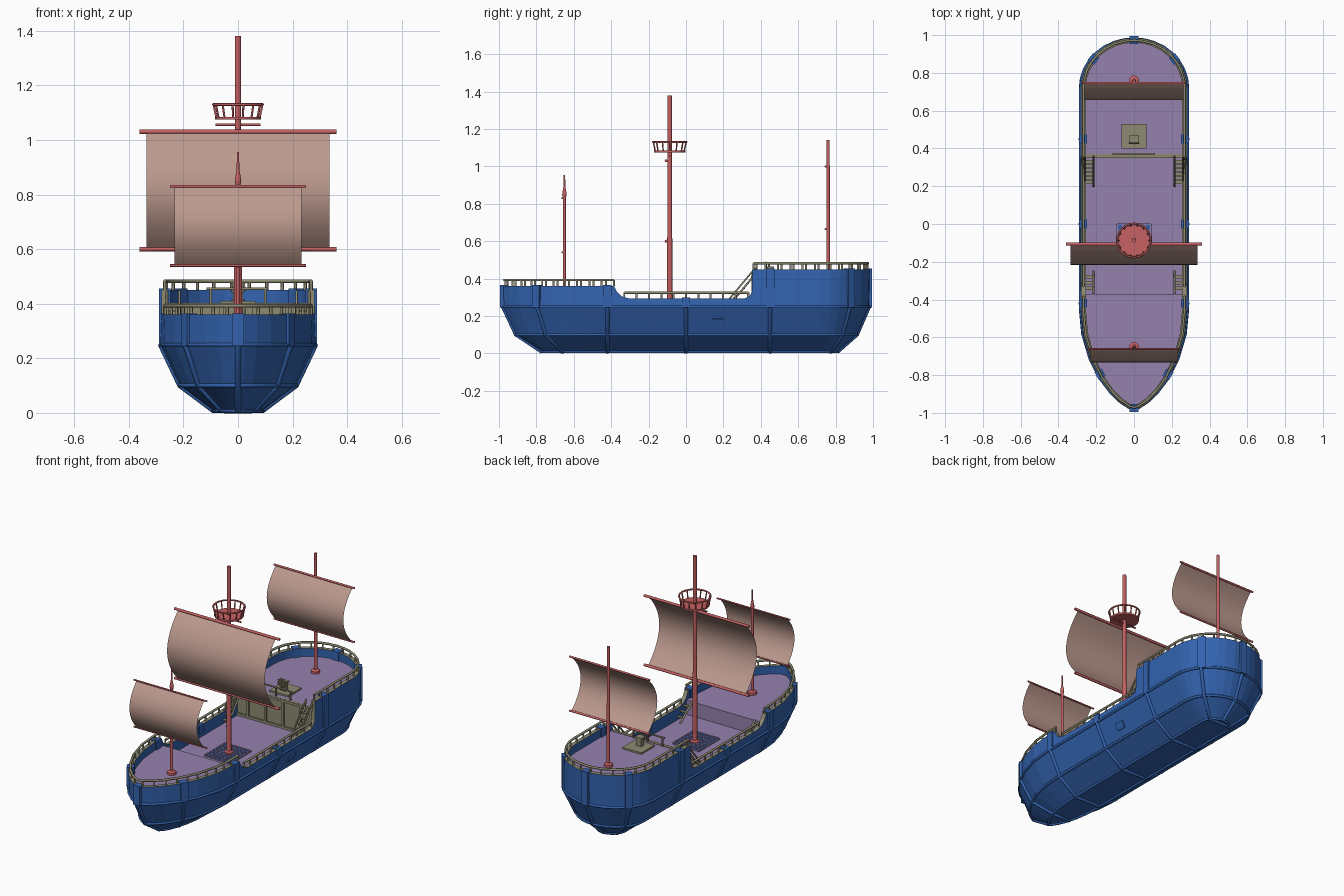
import bpy, bmesh, math
from mathutils import Vector, Matrix

cube = bpy.data.objects.get("Cube")
if cube:
    bpy.data.objects.remove(cube, do_unlink=True)


def material(name, rgb):
    m = bpy.data.materials.new(name)
    m.use_nodes = True
    m.diffuse_color = (*rgb, 1)
    bsdf = next(n for n in m.node_tree.nodes if n.type == 'BSDF_PRINCIPLED')
    bsdf.inputs["Base Color"].default_value = (*rgb, 1)
    return m


BLUE = material("hull blue", (0.033, 0.125, 0.43))
KHAKI = material("trim khaki", (0.27, 0.26, 0.17))
PURPLE = material("deck purple", (0.30, 0.22, 0.42))
RED = material("mast red", (0.57, 0.12, 0.125))
SAIL = material("sail tan", (0.50, 0.32, 0.27))


def finish(name, bm, *mats, smooth=False):
    bmesh.ops.recalc_face_normals(bm, faces=bm.faces)
    mesh = bpy.data.meshes.new(name)
    bm.to_mesh(mesh)
    bm.free()
    for m in mats:
        mesh.materials.append(m)
    ob = bpy.data.objects.new(name, mesh)
    bpy.context.collection.objects.link(ob)
    if smooth:
        mesh.shade_smooth()
    return ob


def boxes(name, items, mat):
    """Each item: centre, size, optional rotation matrix."""
    bm = bmesh.new()
    for centre, size, *rot in items:
        r = rot[0] if rot else Matrix.Identity(4)
        mat4 = Matrix.Translation(centre) @ r @ Matrix.Diagonal((*size, 1))
        bmesh.ops.create_cube(bm, size=1, matrix=mat4)
    return finish(name, bm, mat)


def tubes(name, paths, radius, mat, cyclic=False, res=2):
    cu = bpy.data.curves.new(name, 'CURVE')
    cu.dimensions = '3D'
    cu.bevel_depth, cu.bevel_resolution, cu.use_fill_caps = radius, res, True
    for path in paths:
        sp = cu.splines.new('POLY')
        sp.points.add(len(path) - 1)
        for p, co in zip(sp.points, path):
            p.co = (*co, 1)
        sp.use_cyclic_u = cyclic
    cu.materials.append(mat)
    ob = bpy.data.objects.new(name, cu)
    bpy.context.collection.objects.link(ob)
    bpy.ops.object.select_all(action='DESELECT')
    ob.select_set(True)
    bpy.context.view_layer.objects.active = ob
    bpy.ops.object.convert(target='MESH')
    return ob


def lathe(name, profile, y, mat, sides=12):
    """Turned part about a vertical axis; profile is (radius, z)."""
    bm = bmesh.new()
    vs = [bm.verts.new((r, y, z)) for r, z in profile]
    es = [bm.edges.new(p) for p in zip(vs, vs[1:])]
    bmesh.ops.spin(bm, geom=vs + es, cent=(0, y, 0), axis=(0, 0, 1),
                   angle=math.tau, steps=sides)
    bmesh.ops.remove_doubles(bm, verts=bm.verts, dist=1e-5)
    return finish(name, bm, mat)


# Hull plan: a station is its y at rail height
BOW, STERN, END = -0.45, 0.72, 0.985
FORE_Y, AFT_Y = -0.37, 0.36
MAIN_Z, FORE_Z, AFT_Z = 0.22, 0.31, 0.40
# half width, bow end, stern end
KEEL, BILGE, WAIST = (0.09, -0.77, 0.81), (0.213, -0.91, 0.915), (0.284, -0.98, 0.98)
TOP, INNER, DECK, RAIL = (0.28, -END, END), (0.255, -0.96, 0.96), (0.262, -0.967, 0.967), (0.268, -0.972, 0.972)


def place(s, level, z=0.0, side=1):
    w, yb, ys = level
    if s < BOW:
        t = min(1, (BOW - s) / (END + BOW))
        return Vector((side * w * (1 - t * t) ** 0.7, BOW + t * (yb - BOW), z))
    if s > STERN:
        t = min(1, (s - STERN) / (END - STERN))
        return Vector((side * w * math.sqrt(1 - t * t), STERN + t * (ys - STERN), z))
    return Vector((side * w, s, z))


def rim(y):
    keys = [(-0.385, 0.36), (-0.37, 0.33), (-0.345, 0.305), (-0.3, 0.293),
            (0.31, 0.293), (0.34, 0.305), (0.352, 0.33), (0.355, 0.45)]
    if y <= keys[0][0]:
        return keys[0][1]
    for (a, za), (b, zb) in zip(keys, keys[1:]):
        if y <= b:
            return za + (zb - za) * (y - a) / (b - a)
    return keys[-1][1]


bow = [BOW - t * (END + BOW) for t in (1, 0.985, 0.93, 0.84, 0.7, 0.5, 0.25, 0)]
waist = [-0.385, -0.37, -0.345, -0.3, 0, 0.31, 0.34, 0.352, 0.355, 0.45]
stern = [STERN + (END - STERN) * math.sin(i * math.pi / 16) for i in range(9)]
STATIONS = bow + waist + stern


def loop(level, zfun, stations=STATIONS):
    """Closed outline, or an open one round one end, in order."""
    right = [place(s, level, zfun(s), 1) for s in stations]
    left = [place(s, level, zfun(s), -1) for s in reversed(stations)]
    pts = right + left
    return [p for i, p in enumerate(pts) if (p - pts[i - 1]).length > 1e-4]


# Hull shell with gunwale and inner bulwark
rings = [loop(KEEL, lambda s: 0.008), loop(BILGE, lambda s: 0.1), loop(WAIST, lambda s: 0.25),
         loop(TOP, rim), loop(INNER, rim), loop(INNER, lambda s: 0.21)]
bm = bmesh.new()
rows = [[bm.verts.new(p) for p in ring] for ring in rings]
for k, (lo, hi) in enumerate(zip(rows, rows[1:])):
    for i in range(len(lo)):
        f = bm.faces.new((lo[i - 1], lo[i], hi[i], hi[i - 1]))
        f.material_index = int(k == 3)
bm.faces.new(rows[0])
finish("hull", bm, BLUE, KHAKI)

# Wales and ribs
tubes("hull_wales", rings[1:3], 0.008, BLUE, True, 1)
tubes("keel_frame", rings[:1], 0.008, BLUE, True, 1)
rib_paths, rib_boxes = [], []
for s in (-END, -0.8, -0.42, 0, 0.45, 0.88, END):
    for side in (1, -1):
        path = [place(s, lv, z, side) for lv, z in ((KEEL, 0.008), (BILGE, 0.1), (WAIST, 0.25))]
        rib_paths.append([Vector((0, path[0].y, 0.008))] + path)
        if abs(s) == END:
            angle = math.copysign(math.pi / 2, s)
        else:
            d = place(s + 0.01, TOP, 0, side) - place(s - 0.01, TOP, 0, side)
            angle = math.atan2(-d.x * side, d.y * side)
        rot = Matrix.Rotation(angle, 4, 'Z')
        top = rim(s) + 0.005
        c = place(s, TOP, (0.245 + top) / 2, side) - rot @ Vector((0.011, 0, 0))
        rib_boxes.append((c, (0.042, 0.045, top - 0.245), rot))
tubes("lower_ribs", rib_paths, 0.011, BLUE, False, 1)
boxes("upper_ribs", rib_boxes, BLUE)
tilt = Matrix.Rotation(-math.atan2(0.15, 0.071) + math.pi / 2, 4, 'Y')
boxes("side_port", [((0.247, 0.17, 0.165), (0.008, 0.06, 0.045), tilt)], BLUE)

# Decks
for name, y0, y1, z in (("fore_deck", -END, FORE_Y, FORE_Z), ("main_deck", FORE_Y, AFT_Y, MAIN_Z),
                        ("aft_deck", AFT_Y, END, AFT_Z)):
    st = sorted({y0, y1, *[s for s in STATIONS if y0 < s < y1]})
    bm = bmesh.new()
    bm.faces.new([bm.verts.new(p) for p in loop(DECK, lambda s: z, st)])
    finish(name, bm, PURPLE)

# Bulkheads
boxes("fore_bulkhead", [((0, FORE_Y - 0.005, 0.263), (0.52, 0.01, 0.09))], PURPLE)
boxes("aft_bulkhead", [((0, AFT_Y + 0.005, 0.31), (0.52, 0.01, 0.186))], KHAKI)
boxes("aft_bulkhead_frame", [((0, AFT_Y - 0.004, z), (0.52, 0.012, 0.015)) for z in (0.23, 0.395)]
      + [((x, AFT_Y - 0.004, 0.31), (0.014, 0.012, 0.17)) for x in (-0.18, -0.06, 0.06, 0.18)], KHAKI)

# Grating round the main mast
boxes("grating_well", [((0, -0.1, 0.223), (0.18, 0.2, 0.005))], BLUE)
boxes("grating_bars", [((-0.09 + i * 0.03, -0.1, 0.227), (0.008, 0.2, 0.006)) for i in range(7)]
      + [((0, -0.2 + i * 0.0333, 0.227), (0.18, 0.008, 0.006)) for i in range(7)], PURPLE)


# Railings
def walk(path, step):
    out, left = [path[0]], step
    for a, b in zip(path, path[1:]):
        d, pos = (b - a).length, 0
        while d - pos >= left:
            pos += left
            out.append(a.lerp(b, pos / d))
            left = step
        left -= d - pos
    return out + [path[-1]]


def level_path(stations, z):
    return [place(s, RAIL, z, side) for side, st in stations for s in st]


fore_st = [s for s in STATIONS if s < -0.38]
aft_st = [0.36] + [s for s in STATIONS if s > 0.4]
mid_st = [-0.33, 0, 0.335]
rails = [level_path([(1, fore_st[::-1]), (-1, fore_st[1:])], 0.36),
         level_path([(1, aft_st), (-1, aft_st[-2::-1])], 0.45),
         level_path([(1, mid_st)], 0.293), level_path([(-1, mid_st)], 0.293)]
up = Vector((0, 0, 0.032))
tubes("railing", [[p + up for p in r] for r in rails], 0.007, KHAKI, False, 1)
tubes("railing_posts", [[p, p + up] for r in rails for p in walk(r, 0.066)], 0.006, KHAKI, False, 1)
tubes("helm_rail", [[(-0.115, 0.372, 0.455), (0.11, 0.372, 0.455)]]
      + [[(x, 0.372, AFT_Z), (x, 0.372, 0.455)] for x in (-0.1, 0, 0.1)], 0.005, KHAKI)

# Ladders between decks
treads, stringers, handrails = [], [], []
for y0, y1, z1 in ((0.2, 0.35, AFT_Z), (-0.25, -0.37, FORE_Z)):
    for x in (-0.238, 0.238):
        a, b = Vector((x, y0, MAIN_Z)), Vector((x, y1, z1))
        n = round((z1 - MAIN_Z) / 0.025)
        treads += [(a.lerp(b, i / n), (0.046, 0.018, 0.007)) for i in range(1, n)]
        for dx in (-0.023, 0.023):
            o = Vector((dx, 0, 0))
            stringers.append([a + o, b + o])
            if z1 == AFT_Z:
                h = Vector((dx, 0.01, 0.045))
                handrails += [[a + h, b + h], [a + o, a + h], [b + o, b + h]]
boxes("ladder_treads", treads, KHAKI)
tubes("ladder_stringers", stringers, 0.006, KHAKI, False, 1)
tubes("ladder_handrails", handrails, 0.005, KHAKI, False, 1)

# Helm
boxes("helm_platform", [((0, 0.465, 0.404), (0.13, 0.13, 0.012))], KHAKI)
boxes("helm_stand", [((0, 0.45, 0.43), (0.035, 0.03, 0.05)), ((0, 0.45, 0.46), (0.045, 0.04, 0.01))], KHAKI)


def spoke(k, r, n=12):
    return Vector((r * math.sin(k * math.tau / n), 0.428, 0.46 + r * math.cos(k * math.tau / n)))


tubes("helm_wheel", [[spoke(k, 0.024) for k in range(12)]], 0.004, KHAKI, True, 1)
tubes("helm_spokes", [[spoke(k, 0.032), spoke(k + 6, 0.032)] for k in range(0, 6, 2)]
      + [[(0, 0.42, 0.46), (0, 0.45, 0.46)]], 0.003, KHAKI, False, 1)


# Masts, yards and sails
def rig(name, y, base, profile, yard_y, half, sail_half, z0, z1, bulge, yard_r):
    foot = [(0, base), (0.026, base), (0.026, base + 0.014), (profile[0][0], base + 0.02)]
    lathe(name + "_mast", foot + profile + [(0, profile[-1][1])], y, RED)
    tubes(name + "_yards", [[(-half, yard_y, z), (half, yard_y, z)] for z in (z0, z1)], yard_r, RED)
    bm = bmesh.new()
    cols = []
    for i in range(17):
        t = i / 16
        p = yard_y - bulge * (1 - (2 * t - 1) ** 2)
        cols.append([bm.verts.new((x * sail_half, p, z0 + t * (z1 - z0))) for x in (-1, 1)])
    for a, b in zip(cols, cols[1:]):
        bm.faces.new((a[0], a[1], b[1], b[0]))
    finish(name + "_sail", bm, SAIL, smooth=True)


rig("main", -0.087, MAIN_Z, [(0.014, 0.6), (0.012, 0.66), (0.011, 1.38)],
    -0.106, 0.36, 0.335, 0.6, 1.03, 0.11, 0.008)
rig("fore", -0.65, FORE_Z, [(0.008, 0.83), (0.012, 0.85), (0.009, 0.87), (0.005, 0.89), (0.004, 0.955)],
    -0.662, 0.25, 0.232, 0.54, 0.83, 0.07, 0.005)
rig("aft", 0.76, AFT_Z, [(0.01, 0.66), (0.008, 1.14)],
    0.747, 0.275, 0.263, 0.665, 1.0, 0.09, 0.006)


# Crow's nest
def ring(r, z, n=20):
    return [Vector((r * math.cos(k * math.tau / n), r * math.sin(k * math.tau / n) - 0.087, z)) for k in range(n)]


lathe("nest_floor", [(0, 1.074), (0.084, 1.074), (0.084, 1.084), (0, 1.084)], -0.087, RED, 20)
tubes("nest_rim", [ring(0.09, 1.13)], 0.005, RED, True)
tubes("nest_posts", list(zip(ring(0.079, 1.08, 14), ring(0.09, 1.13, 14))), 0.004, RED, False, 1)
tubes("nest_brace", [[(-0.083, -0.087, 1.056), (0.083, -0.087, 1.056)]], 0.005, RED)
